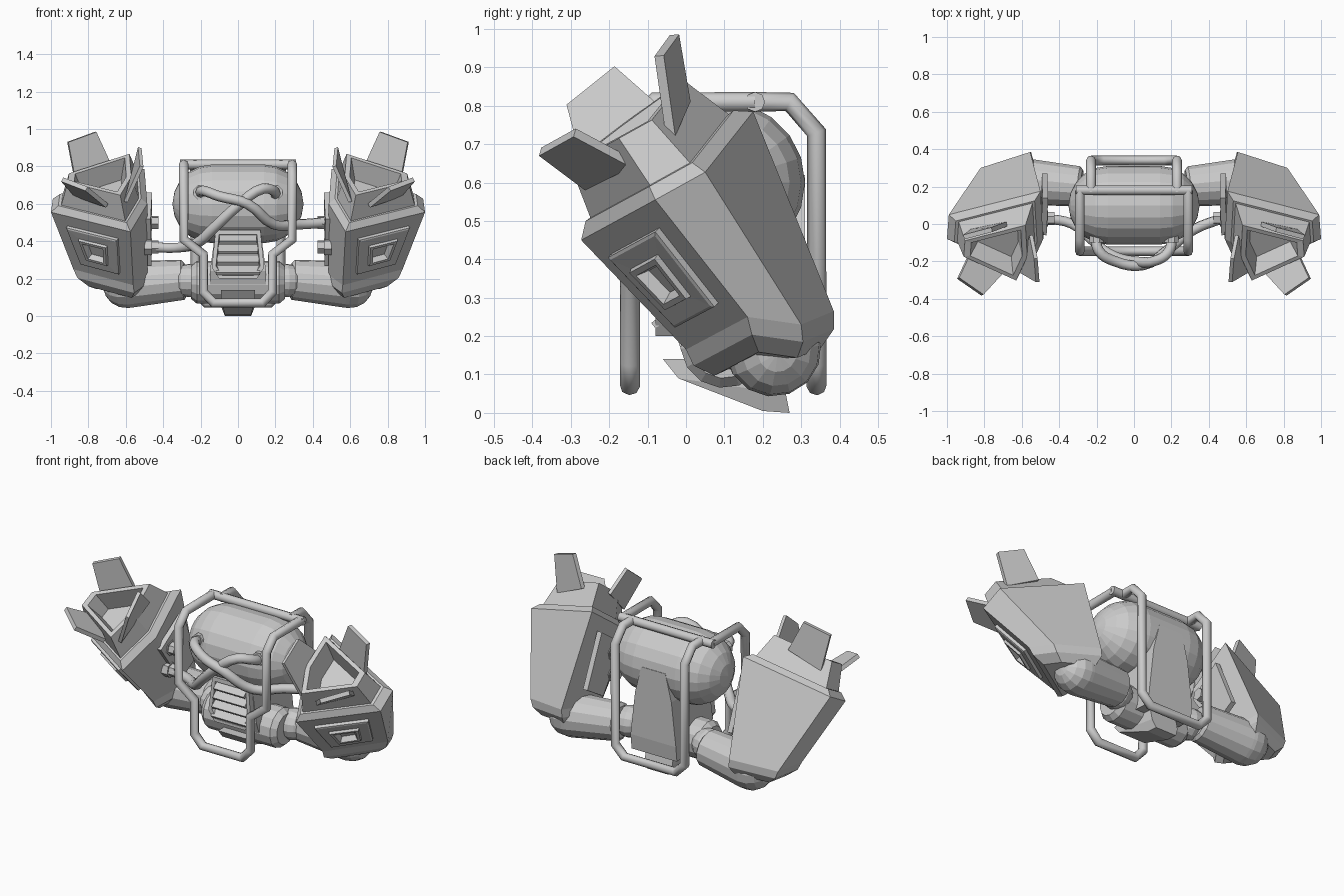
import bpy, bmesh, math
from mathutils import Vector as V

if "Cube" in bpy.data.objects:
    bpy.data.objects.remove(bpy.data.objects["Cube"])


def finish(name, bm):
    bmesh.ops.recalc_face_normals(bm, faces=bm.faces)
    me = bpy.data.meshes.new(name)
    bm.to_mesh(me)
    bm.free()
    ob = bpy.data.objects.new(name, me)
    bpy.context.collection.objects.link(ob)
    return ob


def loft(name, rings, sx=1):
    """Skin a list of equal-length rings, capping both ends."""
    bm = bmesh.new()
    rows = [[bm.verts.new((p[0] * sx, p[1], p[2])) for p in r] for r in rings]
    n = len(rows[0])
    for a, b in zip(rows, rows[1:]):
        for i in range(n):
            j = (i + 1) % n
            bm.faces.new((a[i], a[j], b[j], b[i]))
    bm.faces.new(rows[0])
    bm.faces.new(rows[-1])
    return finish(name, bm)


def lathe(name, a, b, profile, sides=16, sx=1):
    """Turned part: profile of (distance from a, radius) along a->b."""
    a, b = V(a), V(b)
    d = (b - a).normalized()
    u = d.orthogonal().normalized()
    w = d.cross(u)
    ang = [2 * math.pi * (i + .5) / sides for i in range(sides)]
    return loft(name, [[a + d * t + (u * math.cos(k) + w * math.sin(k)) * r for k in ang]
                       for t, r in profile], sx)


def dome(r, t0, start, end, n=5):
    """Quarter-round profile points, angles in degrees."""
    return [(t0 + r * math.sin(math.radians(start + (end - start) * i / n)),
             max(.004, r * math.cos(math.radians(start + (end - start) * i / n)))) for i in range(n + 1)]


def tube(name, pts, r, smooth=False, res=2):
    cu = bpy.data.curves.new(name, 'CURVE')
    cu.dimensions = '3D'
    cu.bevel_depth = r
    cu.bevel_resolution = res
    cu.use_fill_caps = True
    if smooth:
        sp = cu.splines.new('BEZIER')
        sp.bezier_points.add(len(pts) - 1)
        for p, c in zip(sp.bezier_points, pts):
            p.co = c
            p.handle_left_type = p.handle_right_type = 'AUTO'
        sp.resolution_u = 4
    else:
        sp = cu.splines.new('POLY')
        sp.points.add(len(pts) - 1)
        for p, c in zip(sp.points, pts):
            p.co = (*c, 1)
    ob = bpy.data.objects.new(name, cu)
    bpy.context.collection.objects.link(ob)
    return ob


def mid(ring):
    return sum((V(p) for p in ring), V()) / len(ring)


def resize(ring, s, shift=(0, 0, 0)):
    c = mid(ring)
    return [c + (V(p) - c) * s + V(shift) for p in ring]


def slab(name, quad, t, sx=1):
    q = [V(p) for p in quad]
    n = (q[2] - q[0]).cross(q[3] - q[1]).normalized() * t / 2
    return loft(name, [[p - n for p in q], [p + n for p in q]], sx)


def mirror_path(half):
    return half + [(-x, y, z) for x, y, z in reversed(half)]


# fuel tank: horizontal capsule
R = .21
lathe("tank", (-.14, .1, .6), (.14, .1, .6),
      dome(R, 0, -90, 0) + dome(R, .28, 0, 90), 20)

# tubular frame: front hoop, rear hoop, top cross bar
tube("front_hoop", mirror_path([(.29, .18, .81), (.29, -.08, .81), (.29, -.146, .74), (.29, -.146, .41),
                                (.185, -.146, .33), (.185, -.146, .13), (.13, -.146, .07)]), .026)
tube("rear_hoop", mirror_path([(.23, .17, .81), (.23, .27, .81), (.23, .34, .73),
                               (.23, .34, .13), (.17, .34, .07)]), .026)
tube("cross_bar", [(-.31, .18, .81), (.31, .18, .81)], .026)

# central body tapering up behind the tank, with keel below
def box_ring(x, y0, y1, z0, z1):
    return [(-x, y0, z0), (x, y0, z0), (x, y1, z1), (-x, y1, z1)]

loft("core_body", [box_ring(.15, .0, .3, .13, .11), box_ring(.15, -.04, .31, .24, .2),
                   box_ring(.12, -.04, .31, .46, .46), box_ring(.08, .05, .31, .6, .62)])
loft("keel", [box_ring(.07, .2, .27, .005, 0), box_ring(.09, -.02, .26, .09, .05),
              box_ring(.09, -.06, .24, .14, .14)])
lathe("hub", (-.25, .1, .18), (.25, .1, .18), [(0, .09), (.03, .115), (.47, .115), (.5, .09)], 14)

# louvred grille
g = [(-.12, -.07, .46), (.12, -.07, .46), (.14, -.08, .26), (.1, -.08, .2), (-.1, -.08, .2), (-.14, -.08, .26)]
loft("grille_frame", [[V(p) + V((0, .05, 0)) for p in g], g, resize(g, .84),
                      resize(g, .8, (0, .04, 0))])
for i in range(4):
    z, w = .245 + .056 * i, .118 - .006 * i
    slab("louver", [(-w, -.085, z - .018), (w, -.085, z - .018), (w, -.04, z + .018), (-w, -.04, z + .018)], .018)

# crossing hoses from the tank to the pods
for s, zt, zb in ((1, .67, .5), (-1, .69, .37)):
    d = .03 * (s + 1) / 2
    tube("hose", [(-.2 * s, -.06, zt - .02), (-.19 * s, -.14, zt), (-.1 * s, -.17 - d, zt - .03),
                  (.05 * s, -.19 - d, .6 - .05 * (1 - s) / 2), (.19 * s, -.13, zb - .01 + .03 * (1 - s) / 2),
                  (.32 * s, -.03, zb - .01), (.47 * s, .03, zb)] if s > 0 else
         [(.2, -.06, .64), (.19, -.14, .67), (.13, -.19, .68), (0, -.2, .59), (-.13, -.16, .47),
          (-.22, -.09, .39), (-.33, 0, .365), (-.47, .03, .37)], .028, True)
    lathe("hose_collar", (-.2 * s, -.05, .66), (-.2 * s, -.13, .66), [(0, .04), (.05, .04)], 8)

# pod cross-sections: front, outer front, outer back, inner back, inner
top = [(.575, -.273, .45), (1.0, -.08, .555), (.99, .05, .627), (.5, .175, .785), (.485, -.08, .6)]
low = [(.56, .0, .165), (.88, .16, .25), (.82, .3, .23), (.555, .385, .265), (.485, .12, .22)]
n = V((.05, -.6, .8)).normalized()

for s in (1, -1):
    # pod hull with tapered foot
    foot = resize(low, .72, (-.02, .02, -.085))
    loft("pod_hull", [foot, resize(low, .95, (-.01, .01, -.045)), low, top,
                      resize(top, .86, n * .035)], s)
    # exhaust nozzle with hollow mouth
    loft("nozzle", [resize(top, .82, n * .02), resize(top, .66, n * .18),
                    resize(top, .54, n * .18), resize(top, .42, n * .06)], s)
    # stepped panel on the outer front face
    q = [V(top[0]), V(top[1]), V(low[1]), V(low[0])]
    f = (q[1] - q[0]).cross(q[3] - q[0]).normalized()
    if f.y > 0:
        f = -f
    loft("pod_panel", [resize(q, k, f * h) for k, h in
                       ((.64, -.02), (.64, .018), (.6, .022), (.36, .022), (.34, .036), (.26, .036), (.2, .005))], s)
    # inner side plate with bolts
    slab("side_plate", [(.482, -.06, .52), (.474, .14, .66), (.478, .27, .36), (.478, .12, .27)], .03, s)
    for z in (.5, .37):
        lathe("bolt", (.5, .03, z), (.4, .03, z),
              [(0, .045), (.04, .045), (.04, .036), (.075, .036)], 6, s)
    # nozzle fins
    slab("outer_fin", [(.76, -.03, .985), (.91, -.07, .93), (.87, -.04, .72), (.68, .0, .81)], .025, s)
    slab("lower_fin", [(.94, -.29, .73), (.81, -.38, .68), (.70, -.26, .59), (.87, -.14, .65)], .025, s)
    slab("inner_fin", [(.525, -.185, .90), (.515, -.31, .80), (.6, -.26, .61), (.55, -.06, .79)], .02, s)
    # arm joining hub and pod, with ball joint
    lathe("ball_joint", (.16, .14, .19), (.36, .18, .19), dome(.09, .1, -85, 85, 8), 14, s)
    lathe("arm", (.28, .2, .195), (.62, .23, .165),
          [(0, .09), (.015, .108), (.3, .125)] + dome(.125, .32, 0, 88, 4), 14, s)
